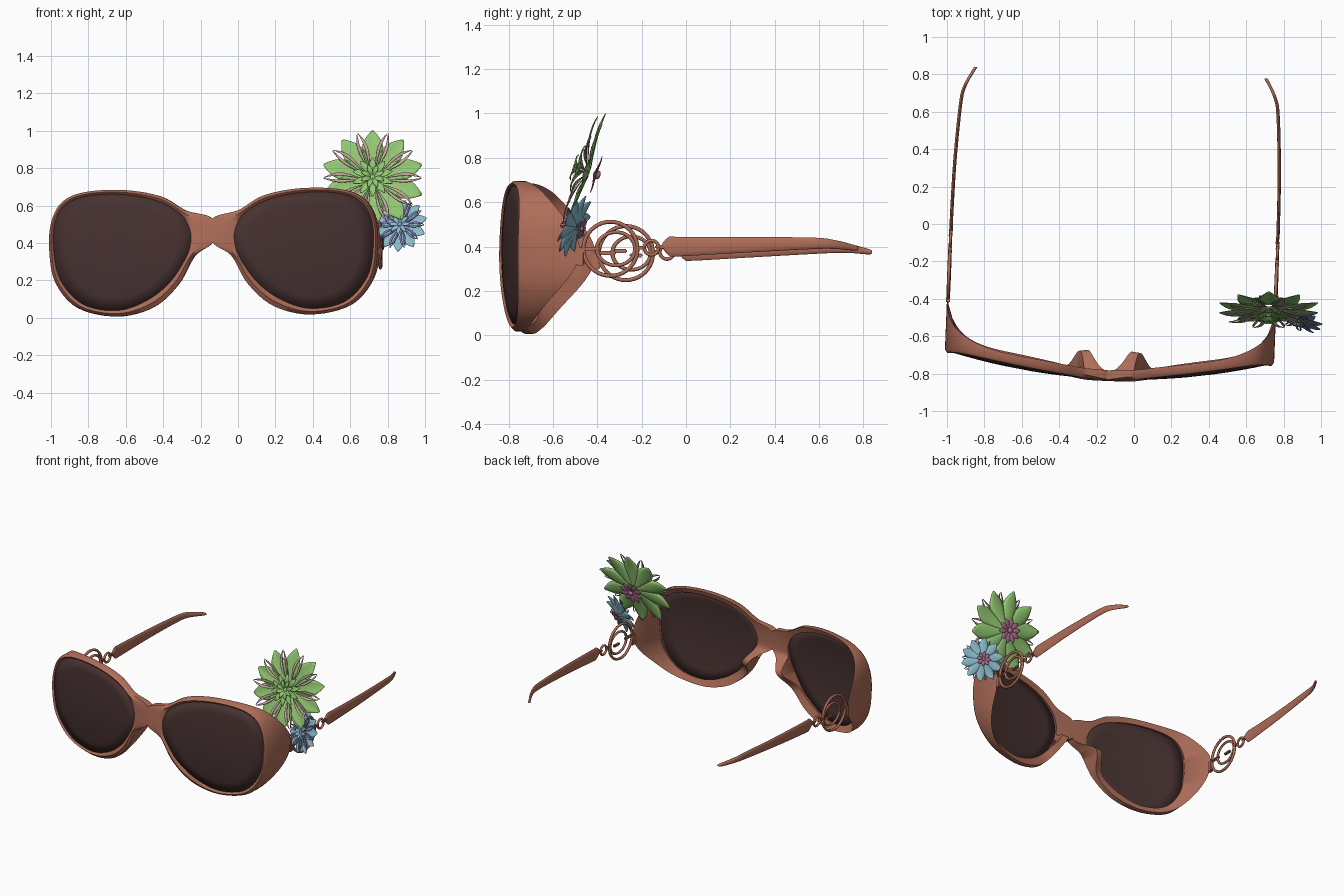
import bpy, bmesh, math
from mathutils import Matrix, Vector

cube = bpy.data.objects.get("Cube")
if cube:
    bpy.data.objects.remove(cube, do_unlink=True)


def material(name, rgb):
    m = bpy.data.materials.new(name)
    m.use_nodes = True
    m.diffuse_color = (*rgb, 1)
    m.node_tree.nodes["Principled BSDF"].inputs["Base Color"].default_value = (*rgb, 1)
    return m


BROWN = material("brown frame", (0.43, 0.155, 0.10))
SMOKE = material("smoked lens", (0.062, 0.031, 0.03))
GREEN = material("leaf green", (0.29, 0.58, 0.17))
BLUSH = material("blush pink", (0.58, 0.38, 0.35))
BLUE = material("sky blue", (0.26, 0.50, 0.60))
VIOLET = material("violet", (0.32, 0.28, 0.65))
ROSE = material("dusky rose", (0.42, 0.16, 0.27))

# The whole pair sits slightly turned and tipped
POSE = (Matrix.Translation((-0.098, 0.004, 0)) @ Matrix.Rotation(-0.04, 4, 'Z')
        @ Matrix.Rotation(-0.011, 4, 'Y'))


def finish(obj, mat, matrix, mirror=False, solid=0, angle=40):
    obj.data.materials.clear()
    obj.data.materials.append(mat)
    obj.matrix_world = matrix
    bpy.ops.object.select_all(action='DESELECT')
    obj.select_set(True)
    bpy.context.view_layer.objects.active = obj
    bpy.ops.object.shade_smooth_by_angle(angle=math.radians(angle))
    if solid:
        s = obj.modifiers.new("Thickness", 'SOLIDIFY')
        s.thickness, s.offset = solid, 0
    if mirror:
        m = obj.modifiers.new("Mirror", 'MIRROR')
        m.merge_threshold = 0.001
    return obj


def from_bmesh(name, bm, mat, matrix=POSE, **kw):
    bmesh.ops.recalc_face_normals(bm, faces=bm.faces)
    mesh = bpy.data.meshes.new(name)
    bm.to_mesh(mesh)
    bm.free()
    obj = bpy.data.objects.new(name, mesh)
    bpy.context.collection.objects.link(obj)
    return finish(obj, mat, matrix, **kw)


def spline(points, steps, closed=True):
    """Catmull-Rom curve through tuples of any length."""
    pts = [Vector(p) for p in points]
    n, out = len(pts), []
    pick = (lambda i: pts[i % n]) if closed else (lambda i: pts[min(max(i, 0), n - 1)])
    for i in range(n if closed else n - 1):
        a, b, c, d = (pick(i + k) for k in (-1, 0, 1, 2))
        for s in range(steps):
            t = s / steps
            out.append(0.5 * (2 * b + (c - a) * t + (2 * a - 5 * b + 4 * c - d) * t ** 2
                              + (3 * b - a - 3 * c + d) * t ** 3))
    return out if closed else out + [pts[-1]]


def loft(bm, rows, wrap_rows=False, wrap_cols=True):
    """Join equal rows of points with quads."""
    vs = [[bm.verts.new(p) for p in row] for row in rows]
    n = len(vs[0])
    for r in range(len(vs) if wrap_rows else len(vs) - 1):
        a, b = vs[r], vs[(r + 1) % len(vs)]
        for i in range(n if wrap_cols else n - 1):
            j = (i + 1) % n
            bm.faces.new((a[i], a[j], b[j], b[i]))
    return vs


# Front face: curved shield that both rim and lens follow
def face_y(x, z):
    return -0.837 + 0.155 * x * x + 0.3 * (z - 0.37) ** 2


STEPS = 6
outer = spline([(.88, .38), (.865, .53), (.80, .635), (.67, .682), (.46, .687), (.27, .65),
                (.14, .575), (0, .53), (0, .405), (.10, .33), (.185, .18), (.32, .06),
                (.515, .012), (.73, .06), (.85, .2)], STEPS)
inner = spline([(.855, .38), (.845, .52), (.785, .615), (.66, .66), (.46, .662), (.28, .622),
                (.165, .55), (.12, .47), (.118, .40), (.14, .33), (.225, .20), (.35, .10),
                (.515, .045), (.70, .08), (.82, .21)], STEPS)
centre = Vector((0.48, 0.37))

# Rims with bridge, nose pads and wrapped end pieces
rows = [[] for _ in range(5)]
for i, (o, l) in enumerate(zip(outer, inner)):
    ox, oz = max(o.x, 0), o.y
    away = Vector(((ox - 0.47) / 0.41, (oz - 0.37) / 0.33)).normalized()
    wing = max(away.x, 0) ** 4
    pad = 0.11 * math.exp(-((i / STEPS - 9.2) / 0.55) ** 2)
    mx, mz = (ox + l.x) / 2, (oz + l.y) / 2
    b = centre + (l - centre) * (0.97 - 0.08 * wing)
    rows[0].append((l.x, face_y(*l) + 0.004, l.y))
    rows[1].append((mx, face_y(mx, mz) - 0.008, mz))
    rows[2].append((ox, face_y(ox, oz) - 0.008 + 0.014 * min(1, ox / 0.1), oz))
    rows[3].append((ox, face_y(ox, oz) + 0.042 + 0.228 * wing + pad, oz))
    rows[4].append((b.x, face_y(*b) + 0.035 + 0.05 * wing + pad, b.y))
bm = bmesh.new()
loft(bm, rows, wrap_rows=True)
seam = [f for f in bm.faces if all(v.co.x < 1e-4 for v in f.verts)]
bmesh.ops.delete(bm, geom=seam, context='FACES')
from_bmesh("front_frame", bm, BROWN, mirror=True, angle=50)

# Lenses
bm = bmesh.new()
rings = []
for k in (1, 0.8, 0.6, 0.4, 0.2):
    ring = [centre + (l - centre) * k for l in inner]
    rings.append([(p.x, face_y(*p) + 0.006, p.y) for p in ring])
last = loft(bm, rings)[-1]
bm.faces.new(last)
from_bmesh("lenses", bm, SMOKE, mirror=True, solid=0.008)

# Temple arms: thin tapered blades; each station is y, x, z, height
bm = bmesh.new()
stations = spline([(-.075, .872, .395, .025), (-.045, .873, .392, .085), (0, .874, .39, .088),
                   (.3, .868, .398, .07), (.6, .85, .405, .052), (.7, .831, .40, .04),
                   (.79, .785, .385, .024), (.805, .775, .383, .006)], 5, closed=False)
blade = []
for y, x, z, h in stations:
    ring = [k * math.tau / 12 for k in range(12)]
    blade.append([(x + 0.009 * math.cos(a), y, z + h / 2 * math.sin(a)) for a in ring])
ends = loft(bm, blade)
bm.faces.new(ends[0])
bm.faces.new(ends[-1])
from_bmesh("temple_arms", bm, BROWN, mirror=True, angle=60)


# Open ring ornaments and links joining the arms to the frame
def ring(name, y, z, radius, tube, stretch=1):
    bpy.ops.mesh.primitive_torus_add(major_segments=40, minor_segments=8,
                                     major_radius=radius, minor_radius=tube)
    obj = bpy.context.object
    obj.name = name
    obj.data.transform(Matrix.Translation((0.875, y, z)) @ Matrix.Diagonal((1, stretch, 1, 1))
                       @ Matrix.Rotation(math.pi / 2, 4, 'Y'))
    finish(obj, BROWN, POSE, mirror=True, angle=60)


def block(name, y, z, sy, sz):
    bm = bmesh.new()
    bmesh.ops.create_cube(bm, size=1, matrix=Matrix.Translation((0.875, y, z))
                          @ Matrix.Diagonal((0.02, sy, sz, 1)))
    bmesh.ops.bevel(bm, geom=bm.edges[:], offset=0.005, segments=2, affect='EDGES')
    from_bmesh(name, bm, BROWN, mirror=True)


ring("large_ring", -0.31, 0.38, 0.122, 0.009)
ring("middle_ring", -0.285, 0.38, 0.075, 0.008, 1.15)
ring("link_ring", -0.125, 0.385, 0.032, 0.008)
block("hinge_block", -0.445, 0.345, 0.035, 0.08)
block("ring_bar", -0.265, 0.37, 0.06, 0.018)
block("front_bar", -0.40, 0.38, 0.09, 0.018)
block("rear_bar", -0.175, 0.385, 0.05, 0.016)
block("arm_bar", -0.085, 0.39, 0.05, 0.016)


# Flowers: whorls of arched petals, optionally split by a slit down the middle
def whorl(name, mat, matrix, count, r0, r1, width, height=0.0, lift=0.0, turn=0.0,
          slit=0.0, fold=0.2):
    bm = bmesh.new()
    spans = [(-1, -slit), (slit, 1)] if slit else [(-1, 1)]
    for k in range(count):
        spin = Matrix.Rotation((k + turn) * math.tau / count, 4, 'Z')
        for lo, hi in spans:
            rows = []
            for s in range(11):
                t = s / 10
                w = width * math.sin(math.pi * (0.06 + 0.92 * t) ** 1.3) + 0.001
                row = []
                for c in range(5):
                    u = lo + (hi - lo) * c / 4
                    h = height + lift * math.sin(t * math.pi * 0.7) + fold * w * u * u
                    row.append(spin @ Vector((u * w, r0 + (r1 - r0) * t, h)))
                rows.append(row)
            loft(bm, rows, wrap_cols=False)
    from_bmesh(name, bm, mat, matrix, solid=0.003)


def button(name, mat, matrix, radius, height):
    bm = bmesh.new()
    bmesh.ops.create_uvsphere(bm, u_segments=16, v_segments=8, radius=radius,
                              matrix=Matrix.Translation((0, 0, height))
                              @ Matrix.Diagonal((1, 1, 0.6, 1)))
    from_bmesh(name, bm, mat, matrix)


def flower_pose(location, facing):
    turn = Vector(facing).to_track_quat('Z', 'Y').to_matrix().to_4x4()
    return Matrix.Translation(location) @ turn


big = flower_pose((0.72, -0.445, 0.738), (0, -0.95, 0.31))
whorl("green_petals", GREEN, big, 10, 0.02, 0.275, 0.056, -0.01, 0.015)
whorl("blush_petals", BLUSH, big, 10, 0.05, 0.262, 0.027, 0.012, 0.025, turn=0.5, slit=0.4)
whorl("green_heart", GREEN, big, 10, 0.01, 0.11, 0.016, 0.02, 0.03)
whorl("green_heart_inner", GREEN, big, 8, 0.0, 0.065, 0.012, 0.035, 0.03, turn=0.5)
button("green_button", GREEN, big, 0.015, 0.045)
whorl("rose_back_star", ROSE, big, 10, 0.0, 0.085, 0.018, -0.03, -0.015)
button("rose_back_button", ROSE, big, 0.02, -0.05)

small = flower_pose((0.875, -0.495, 0.49), (-0.35, -0.87, 0.34))
whorl("blue_petals", BLUE, small, 10, 0.01, 0.145, 0.032, -0.005, 0.01)
whorl("violet_petals", VIOLET, small, 10, 0.02, 0.137, 0.015, 0.01, 0.015, turn=0.5, slit=0.35)
whorl("blue_heart", BLUE, small, 8, 0.0, 0.06, 0.010, 0.015, 0.02)
button("violet_button", VIOLET, small, 0.012, 0.03)
whorl("rose_small_star", ROSE, small, 8, 0.0, 0.048, 0.011, -0.02, -0.01)
button("rose_small_button", ROSE, small, 0.012, -0.03)
